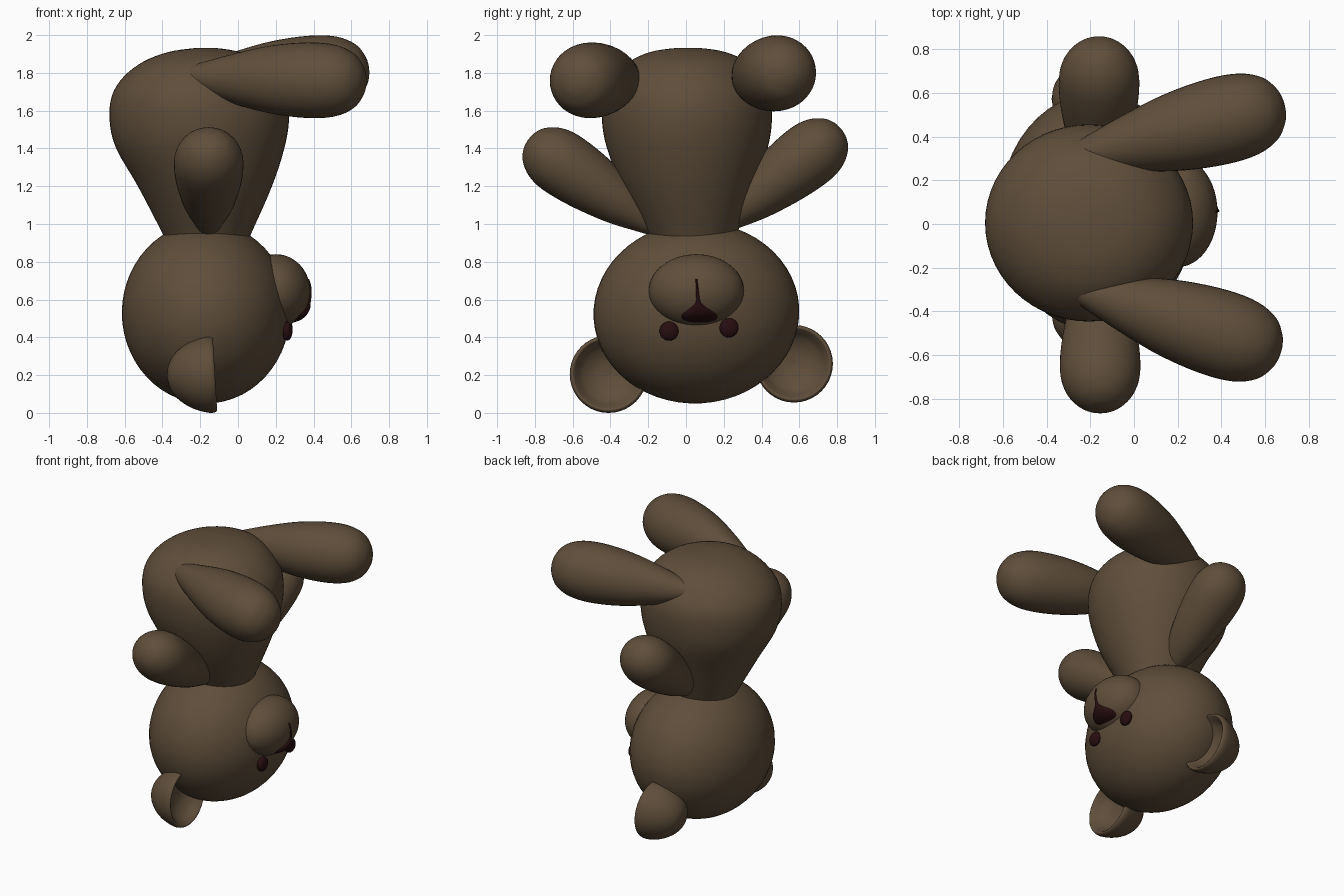
import bpy, bmesh, math
from mathutils import Vector, Matrix

if "Cube" in bpy.data.objects:
    bpy.data.objects.remove(bpy.data.objects["Cube"], do_unlink=True)


def material(name, rgb):
    m = bpy.data.materials.new(name)
    m.use_nodes = True
    m.diffuse_color = (*rgb, 1)
    node = next(n for n in m.node_tree.nodes if n.type == 'BSDF_PRINCIPLED')
    node.inputs["Base Color"].default_value = (*rgb, 1)
    return m


BROWN = material("brown_plush", (0.115, 0.076, 0.043))
DARK = material("dark_maroon", (0.02, 0.004, 0.005))


def finish(name, bm, mat):
    bmesh.ops.recalc_face_normals(bm, faces=bm.faces)
    for f in bm.faces:
        f.smooth = True
    mesh = bpy.data.meshes.new(name)
    bm.to_mesh(mesh)
    bm.free()
    mesh.materials.append(mat)
    ob = bpy.data.objects.new(name, mesh)
    bpy.context.collection.objects.link(ob)
    return ob


def spline(pts, steps=4):
    """Smooth curve through tuples of any length."""
    p = [Vector(q) for q in pts]
    p = [2 * p[0] - p[1]] + p + [2 * p[-1] - p[-2]]
    out = []
    for a, b, c, d in zip(p, p[1:], p[2:], p[3:]):
        for k in range(steps):
            t = k / steps
            out.append(0.5 * (2 * b + (c - a) * t + (2 * a - 5 * b + 4 * c - d) * t * t
                              + (3 * b - a - 3 * c + d) * t ** 3))
    return out + [p[-2]]


def loft(name, rings, u, v, mat, n=40):
    """Skin a list of (centre, radius_u, radius_v) ellipses and cap both ends."""
    bm = bmesh.new()
    loops = []
    for c, ru, rv in rings:
        ru, rv = max(ru, 0.002), max(rv, 0.002)
        loops.append([bm.verts.new(c + u * ru * math.cos(a) + v * rv * math.sin(a))
                      for a in (2 * math.pi * i / n for i in range(n))])
    for p, q in zip(loops, loops[1:]):
        for i in range(n):
            j = (i + 1) % n
            bm.faces.new((p[i], p[j], q[j], q[i]))
    bm.faces.new(loops[0])
    bm.faces.new(loops[-1])
    return finish(name, bm, mat)


def lathe(name, start, axis, profile, mat, stretch=1.0):
    """Turn a (distance, radius) profile around an axis; stretch widens it sideways."""
    start, w = Vector(start), Vector(axis).normalized()
    side = Vector((0, 1, 0)) if abs(w.x) > 0.7 else Vector((1, 0, 0))
    v = w.cross(side).normalized()
    u = v.cross(w)
    rings = [(start + w * s, r * stretch, r) for s, r in spline(profile)]
    return loft(name, rings, u, v, mat)


def ellipsoid(name, centre, radii, mat, tilt=0.0):
    bm = bmesh.new()
    bmesh.ops.create_uvsphere(bm, u_segments=48, v_segments=28, radius=1)
    m = (Matrix.Translation(centre) @ Matrix.Rotation(tilt, 4, 'X')
         @ Matrix.Diagonal((*radii, 1)))
    bmesh.ops.transform(bm, matrix=m, verts=bm.verts)
    return finish(name, bm, mat)


# Body: height, centre x, centre y, radius x, radius y
body = [(0.85, -0.165, 0.035, 0.19, 0.19), (0.95, -0.165, 0.035, 0.235, 0.235),
        (1.2, -0.175, 0.012, 0.355, 0.35), (1.4, -0.2, 0.007, 0.445, 0.425),
        (1.55, -0.205, 0.005, 0.475, 0.45), (1.68, -0.205, 0.005, 0.462, 0.44),
        (1.78, -0.2, 0.005, 0.405, 0.385), (1.86, -0.19, 0.01, 0.31, 0.31),
        (1.91, -0.18, 0.01, 0.19, 0.2), (1.93, -0.17, 0.01, 0.07, 0.08),
        (1.932, -0.17, 0.01, 0, 0)]
loft("body", [(Vector((x, y, z)), rx, ry) for z, x, y, rx, ry in spline(body)],
     Vector((1, 0, 0)), Vector((0, 1, 0)), BROWN, 56)

# Head and muzzle, leaning a little to one side
TILT = math.radians(3.3)
MUZZLE, MUZZLE_R = Vector((0.2, 0.055, 0.645)), Vector((0.182, 0.252, 0.195))
ellipsoid("head", (-0.17, 0.055, 0.53), (0.445, 0.545, 0.48), BROWN, TILT)
ellipsoid("muzzle", MUZZLE, MUZZLE_R, BROWN)

# Eyes
for side, y, z in (("right", -0.09, 0.433), ("left", 0.228, 0.45)):
    ellipsoid(side + "_eye", (0.26, y, z), (0.028, 0.05, 0.051), DARK)

# Ears: cupped domes with a rounded rim
ear = [(-0.255, 0), (-0.242, 0.065), (-0.2, 0.125), (-0.13, 0.175), (-0.05, 0.203),
       (-0.012, 0.203), (0, 0.19), (-0.02, 0.172), (-0.06, 0.14), (-0.095, 0.08),
       (-0.108, 0)]
for side, y, z in (("right", -0.41, 0.207), ("left", 0.572, 0.262)):
    lathe(side + "_ear", (-0.122, y, z), (1, 0, 0.06), ear, BROWN)

# Arms: teardrops reaching out sideways
arm = [(0, 0.05), (0.1, 0.083), (0.25, 0.127), (0.45, 0.162), (0.62, 0.172),
       (0.72, 0.152), (0.79, 0.105), (0.822, 0.05), (0.83, 0)]
lathe("right_arm", (-0.155, -0.15, 0.98), (0, -0.55, 0.37), arm, BROWN, 1.07)
lathe("left_arm", (-0.16, 0.17, 0.99), (0, 0.52, 0.405), arm, BROWN, 1.07)

# Legs: longer teardrops reaching forward
leg = [(0, 0.04), (0.1, 0.078), (0.3, 0.135), (0.5, 0.18), (0.7, 0.2),
       (0.85, 0.19), (0.95, 0.147), (1.0, 0.085), (1.017, 0.035), (1.02, 0)]
lathe("right_leg", (-0.3, -0.28, 1.775), (0.97, -0.31, -0.02), leg, BROWN)
lathe("left_leg", (-0.3, 0.3, 1.765), (0.97, 0.24, 0.045), leg, BROWN)

# Nose and mouth line: padded strip laid over the muzzle (height, half width, padding)
nose = [(0.478, 0.04, 0), (0.49, 0.085, 0.018), (0.51, 0.1, 0.025), (0.53, 0.083, 0.025),
        (0.56, 0.04, 0.02), (0.585, 0.014, 0.012), (0.62, 0.009, 0.009),
        (0.66, 0.007, 0.008), (0.71, 0.005, 0.004)]
bm = bmesh.new()
rows = []
COLS = 12
for z, half, pad in spline(nose):
    row = []
    for i in range(COLS + 1):
        t = 2 * i / COLS - 1
        y = 0.055 + (0.71 - z) * 0.08 + half * t
        dy, dz = (y - MUZZLE.y) / MUZZLE_R.y, (z - MUZZLE.z) / MUZZLE_R.z
        x = MUZZLE.x + MUZZLE_R.x * math.sqrt(max(0, 1 - dy * dy - dz * dz))
        row.append(bm.verts.new((x - 0.004 + (pad + 0.004) * math.sqrt(1 - t * t), y, z)))
    rows.append(row)
for p, q in zip(rows, rows[1:]):
    for i in range(COLS):
        bm.faces.new((p[i], p[i + 1], q[i + 1], q[i]))
finish("nose", bm, DARK)
